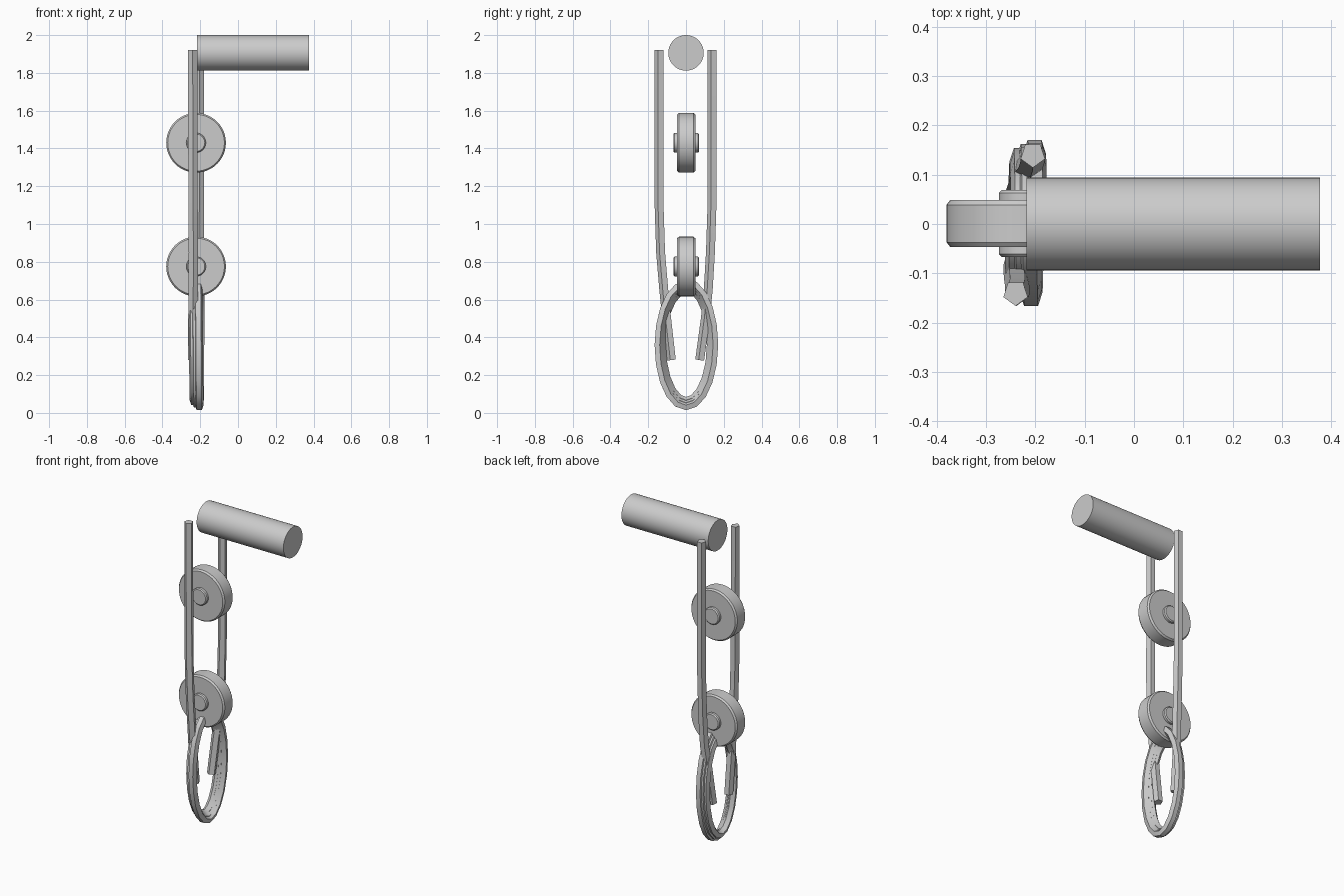
import bpy, bmesh
from math import sin, cos, pi
from mathutils import Vector, Matrix

cube = bpy.data.objects.get("Cube")
if cube:
    bpy.data.objects.remove(cube, do_unlink=True)

GREY = (0.6, 0.6, 0.6, 1)
mat = bpy.data.materials.new("plain_grey")
mat.use_nodes = True
mat.diffuse_color = GREY
mat.node_tree.nodes["Principled BSDF"].inputs["Base Color"].default_value = GREY


def finish(name, bm):
    bmesh.ops.recalc_face_normals(bm, faces=bm.faces)
    me = bpy.data.meshes.new(name)
    bm.to_mesh(me)
    bm.free()
    me.materials.append(mat)
    ob = bpy.data.objects.new(name, me)
    bpy.context.collection.objects.link(ob)
    bpy.ops.object.select_all(action="DESELECT")
    ob.select_set(True)
    bpy.context.view_layer.objects.active = ob
    bpy.ops.object.shade_smooth_by_angle(angle=pi / 5)
    return ob


def lathe(name, profile, matrix, sides=48):
    """Solid of revolution from (radius, height) points."""
    bm = bmesh.new()
    rings = [[bm.verts.new(matrix @ Vector((r * cos(2 * pi * i / sides), r * sin(2 * pi * i / sides), h)))
              for i in range(sides)] for r, h in profile]
    for a, b in zip(rings, rings[1:]):
        for i in range(sides):
            j = (i + 1) % sides
            bm.faces.new((a[i], a[j], b[j], b[i]))
    bm.faces.new(rings[0])
    bm.faces.new(rings[-1])
    return finish(name, bm)


def rope(name, path, radius=0.027, sides=5):
    """Five-sided tube swept along a path lying close to the YZ plane."""
    path = [Vector(p) for p in path]
    bm = bmesh.new()
    rings = []
    for k, p in enumerate(path):
        t = (path[min(k + 1, len(path) - 1)] - path[max(k - 1, 0)]).normalized()
        side = t.cross(Vector((1, 0, 0))).normalized()
        up = side.cross(t)
        rings.append([bm.verts.new(p + radius * (side * cos(2 * pi * i / sides) + up * sin(2 * pi * i / sides)))
                      for i in range(sides)])
    for a, b in zip(rings, rings[1:]):
        for i in range(sides):
            j = (i + 1) % sides
            bm.faces.new((a[i], a[j], b[j], b[i]))
    bm.faces.new(rings[0])
    bm.faces.new(rings[-1])
    return finish(name, bm)


# Horizontal bar
lathe("bar", [(0.094, -0.218), (0.094, 0.377)],
      Matrix.Translation((0, 0, 1.906)) @ Matrix.Rotation(pi / 2, 4, "Y"))

# Two pulley wheels with projecting hubs
for label, z in (("upper", 1.43), ("lower", 0.775)):
    turn = Matrix.Translation((-0.222, 0, z)) @ Matrix.Rotation(-pi / 2, 4, "X")
    lathe(label + "_wheel", [(0.15, -0.047), (0.158, -0.037), (0.158, 0.039), (0.15, 0.049)], turn)
    lathe(label + "_hub", [(0.046, -0.067), (0.052, -0.061), (0.052, 0.063), (0.046, 0.069)], turn, 32)

# Hanging rope strands: (x, y) along the height, crossing the coil at the bottom
rope("front_strand", [(-0.24, -0.14, 1.92), (-0.238, -0.14, 1.1), (-0.236, -0.132, 0.85),
                      (-0.237, -0.115, 0.65), (-0.239, -0.1, 0.5), (-0.24, -0.075, 0.28)], 0.026)
rope("back_strand", [(-0.205, 0.14, 1.92), (-0.205, 0.14, 1.1), (-0.206, 0.132, 0.85),
                     (-0.21, 0.12, 0.65), (-0.225, 0.105, 0.5), (-0.235, 0.075, 0.28)], 0.026)

# Coiled rope: an elliptical spiral that narrows as it shifts sideways
TURNS, STEPS = 3, 20
coil = []
for k in range(TURNS * STEPS + 1):
    f = k / (TURNS * STEPS)
    a = 2 * pi * TURNS * f
    coil.append((-0.198 - 0.042 * f, (0.153 - 0.025 * f) * sin(a), 0.36 + (0.333 - 0.04 * f) * cos(a)))
rope("rope_coil", coil, 0.024)
